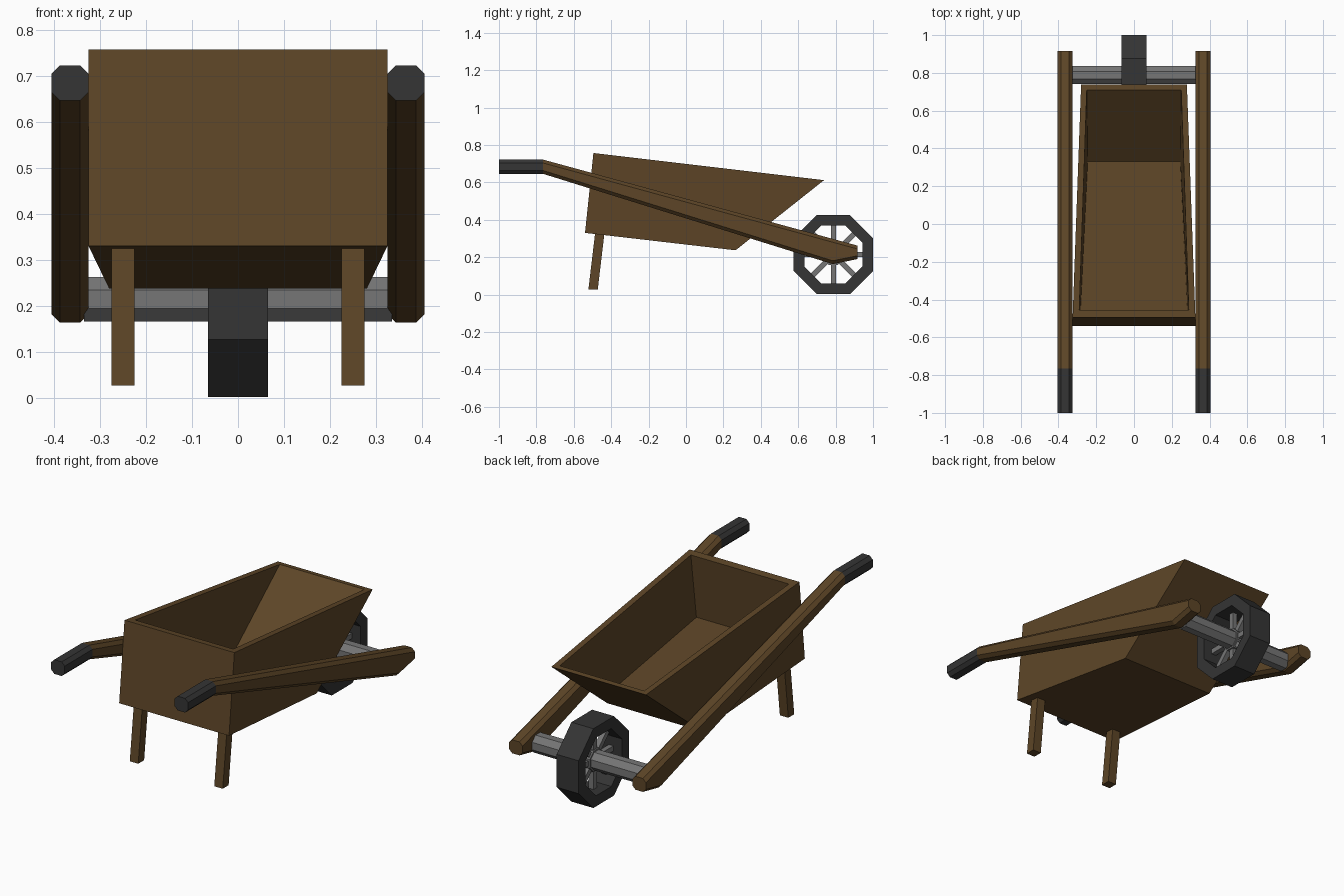
import bpy, bmesh
from math import pi, cos, sin
from mathutils import Matrix, Vector

if "Cube" in bpy.data.objects:
    bpy.data.objects.remove(bpy.data.objects["Cube"])


def material(name, rgb):
    m = bpy.data.materials.new(name)
    m.diffuse_color = (*rgb, 1)
    m.use_nodes = True
    m.node_tree.nodes["Principled BSDF"].inputs["Base Color"].default_value = m.diffuse_color
    return m


WOOD = material("wood", (0.11, 0.06, 0.02))
RUBBER = material("rubber", (0.035, 0.035, 0.035))
METAL = material("metal", (0.18, 0.18, 0.18))
HUB = Vector((0, 0.788, 0.214))


def loft(name, rings, mat, closed=False):
    """Skin equal-sized loops; close the chain on itself or cap its ends."""
    bm = bmesh.new()
    loops = [[bm.verts.new(p) for p in r] for r in rings]
    n = len(loops[0])
    for a, b in zip(loops, loops[1:] + (loops[:1] if closed else [])):
        for i in range(n):
            j = (i + 1) % n
            bm.faces.new((a[i], a[j], b[j], b[i]))
    if not closed:
        bm.faces.new(loops[0])
        bm.faces.new(loops[-1])
    bmesh.ops.recalc_face_normals(bm, faces=bm.faces)
    me = bpy.data.meshes.new(name)
    bm.to_mesh(me)
    bm.free()
    me.materials.append(mat)
    ob = bpy.data.objects.new(name, me)
    bpy.context.collection.objects.link(ob)
    return ob


def rect(w_back, w_front, back, front):
    """Four corners from a back and a front (y, z) point."""
    return [(-w_back, *back), (w_back, *back), (w_front, *front), (-w_front, *front)]


def octagon(x, apothem):
    """Octagon round the wheel axis with flats up and down."""
    r = apothem / cos(pi / 8)
    return [(x, HUB.y + r * cos(a), HUB.z + r * sin(a))
            for a in (pi / 8 + k * pi / 4 for k in range(8))]


def bar_section(x, y, low, high, c=0.018, w=0.04):
    """Chamfered rectangular section of a handle."""
    return [(x + dx, y, z) for dx, z in (
        (-w + c, low), (w - c, low), (w, low + c), (w, high - c),
        (w - c, high), (-w + c, high), (-w, high - c), (-w, low + c))]


# Tub: outer skin, rim, inner skin and floor
loft("tub", [
    rect(0.325, 0.28, (-0.54, 0.33), (0.265, 0.237)),
    rect(0.325, 0.28, (-0.495, 0.757), (0.738, 0.612)),
    rect(0.29, 0.25, (-0.455, 0.752), (0.71, 0.615)),
    rect(0.285, 0.245, (-0.495, 0.405), (0.33, 0.31)),
], WOOD)

for side, s in (("left", -1), ("right", 1)):
    # Handle shaft, deepest at the axle, and its grip
    x = 0.365 * s
    loft(side + "_handle", [bar_section(x, -0.765, 0.646, 0.722),
                            bar_section(x, 0.785, 0.163, 0.298),
                            bar_section(x, 0.917, 0.19, 0.262)], WOOD)
    loft(side + "_grip", [bar_section(x, -1.0, 0.646, 0.722),
                          bar_section(x, -0.765, 0.646, 0.722)], RUBBER)
    # Raked leg
    lx = 0.25 * s
    loft(side + "_leg", [[(lx + dx, y + dy, z) for dx, dy in
                          ((-.025, -.025), (.025, -.025), (.025, .025), (-.025, .025))]
                         for y, z in ((-0.497, 0.026), (-0.459, 0.345))], WOOD)

# Wheel: octagonal tyre, hub and axle
loft("tyre", [octagon(-0.065, 0.212), octagon(0.065, 0.212),
              octagon(0.065, 0.155), octagon(-0.065, 0.155)], RUBBER, closed=True)
loft("axle", [octagon(-0.335, 0.048), octagon(0.335, 0.048)], METAL)
loft("hub", [octagon(-0.022, 0.056), octagon(0.022, 0.056)], METAL)

# Spokes, each running to the middle of a tyre flat
for k in range(8):
    turn = Matrix.Rotation(k * pi / 4, 3, 'X')
    loft("spoke_%d" % (k + 1),
         [[HUB + turn @ Vector((dx, dy, r)) for dx, dy in
           ((-.014, -.014), (.014, -.014), (.014, .014), (-.014, .014))]
          for r in (0.04, 0.16)], METAL)
